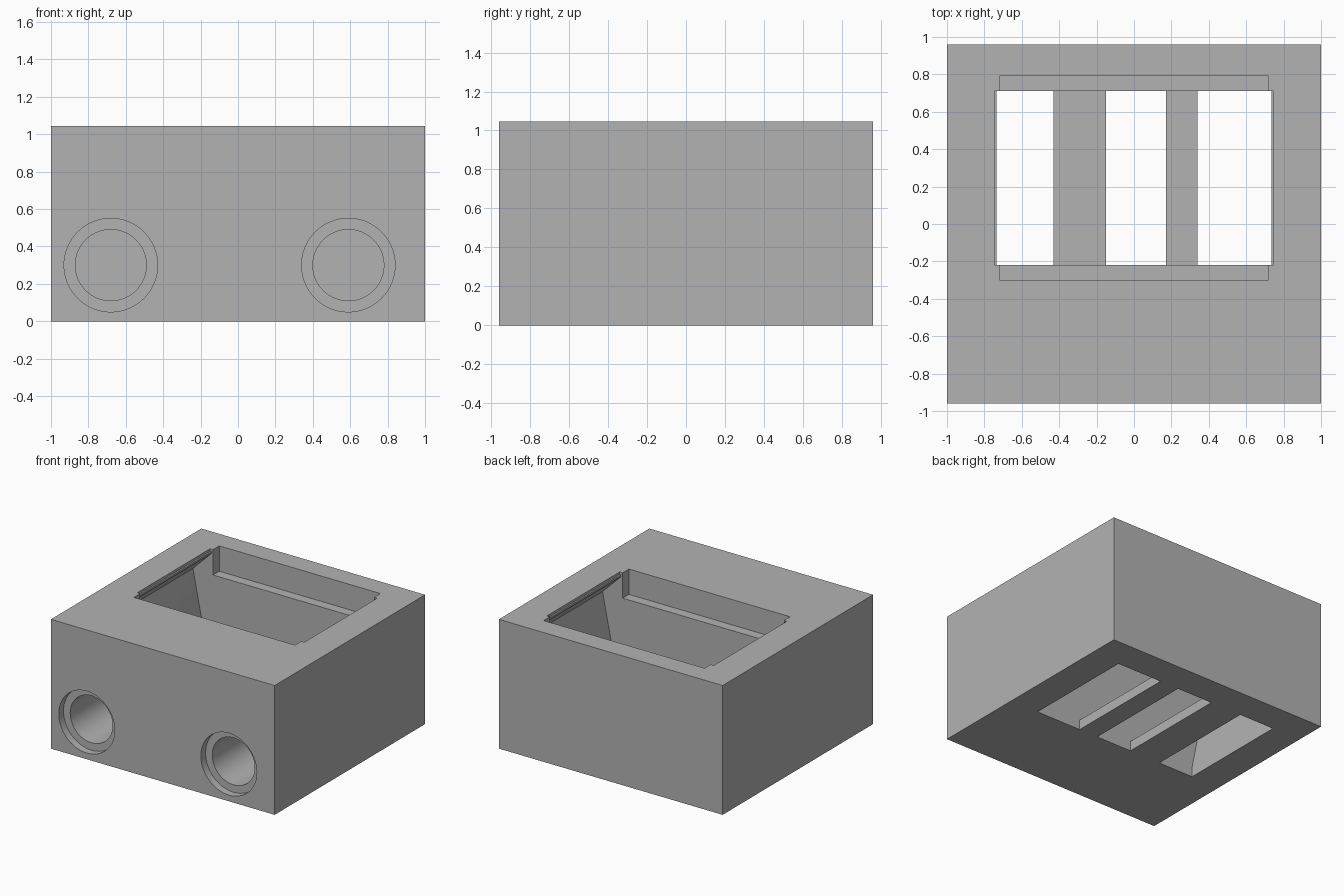
import bpy, bmesh, math
from mathutils import Matrix, Vector

if "Cube" in bpy.data.objects:
    bpy.data.objects.remove(bpy.data.objects["Cube"], do_unlink=True)

HEIGHT = 1.045
FLOOR = 0.08
CAVITY_Y = (-0.22, 0.71)

grey = bpy.data.materials.new("plain grey")
grey.use_nodes = True
grey.diffuse_color = (0.45, 0.45, 0.45, 1)
grey.node_tree.nodes["Principled BSDF"].inputs["Base Color"].default_value = grey.diffuse_color


def finish(name, bm):
    bmesh.ops.recalc_face_normals(bm, faces=bm.faces[:])
    mesh = bpy.data.meshes.new(name)
    bm.to_mesh(mesh)
    bm.free()
    mesh.materials.append(grey)
    obj = bpy.data.objects.new(name, mesh)
    bpy.context.collection.objects.link(obj)
    return obj


def box(name, xs, ys, zs):
    bm = bmesh.new()
    low, high = Vector((xs[0], ys[0], zs[0])), Vector((xs[1], ys[1], zs[1]))
    place = Matrix.Translation((low + high) / 2) @ Matrix.Diagonal((*(high - low), 1))
    bmesh.ops.create_cube(bm, size=1, matrix=place)
    return finish(name, bm)


def bore(name, x, z, radius, y0, y1):
    bm = bmesh.new()
    place = Matrix.Translation((x, (y0 + y1) / 2, z)) @ Matrix.Rotation(math.pi / 2, 4, "X")
    bmesh.ops.create_cone(bm, cap_ends=True, segments=64, radius1=radius,
                          radius2=radius, depth=y1 - y0, matrix=place)
    return finish(name, bm)


def extrude_along_y(name, outline, ys):
    bm = bmesh.new()
    face = bm.faces.new([bm.verts.new((x, ys[0], z)) for x, z in outline])
    new = bmesh.ops.extrude_face_region(bm, geom=[face])["geom"]
    bmesh.ops.translate(bm, vec=(0, ys[1] - ys[0], 0),
                        verts=[v for v in new if isinstance(v, bmesh.types.BMVert)])
    return finish(name, bm)


# Solid outer block
body = box("housing_body", (-1, 1), (-0.96, 0.96), (0, HEIGHT))

# Cavity flaring out from the floor, then closing in to a lip at the top
half = [(0.745, FLOOR), (0.9, 0.845), (0.735, 1.01), (0.735, 1.025), (0.747, 1.025), (0.747, 1.2)]
outline = half + [(-x, z) for x, z in reversed(half)]
cutters = [extrude_along_y("cavity_cutter", outline, CAVITY_Y)]

# Shallow ledges at the front and back of the opening
cutters.append(box("ledge_cutter", (-0.72, 0.72), (-0.30, 0.79), (0.84, 1.3)))

# Three slots through the floor, leaving two bars
for xs in [(-0.745, -0.43), (-0.15, 0.17), (0.34, 0.745)]:
    cutters.append(box("slot_cutter", xs, CAVITY_Y, (-0.1, FLOOR + 0.05)))

# Two blind round holes with a wider recess at the mouth
for x in (-0.68, 0.59):
    cutters.append(bore("recess_cutter", x, 0.3, 0.25, -1.1, -0.90))
    cutters.append(bore("hole_cutter", x, 0.3, 0.19, -1.2, -0.34))

# Cut everything out and drop the cutters
for cutter in cutters:
    mod = body.modifiers.new(cutter.name, "BOOLEAN")
    mod.operation = "DIFFERENCE"
    mod.solver = "EXACT"
    mod.object = cutter
    cutter.hide_render = True
bpy.context.view_layer.update()
graph = bpy.context.evaluated_depsgraph_get()
result = bpy.data.meshes.new_from_object(body.evaluated_get(graph))
body.modifiers.clear()
body.data = result
for cutter in cutters:
    bpy.data.objects.remove(cutter, do_unlink=True)
result.materials.clear()
result.materials.append(grey)
for poly in result.polygons:
    poly.material_index = 0

# Round bores smooth, block edges sharp
bpy.ops.object.select_all(action="DESELECT")
body.select_set(True)
bpy.context.view_layer.objects.active = body
bpy.ops.object.shade_smooth_by_angle(angle=math.radians(20))
